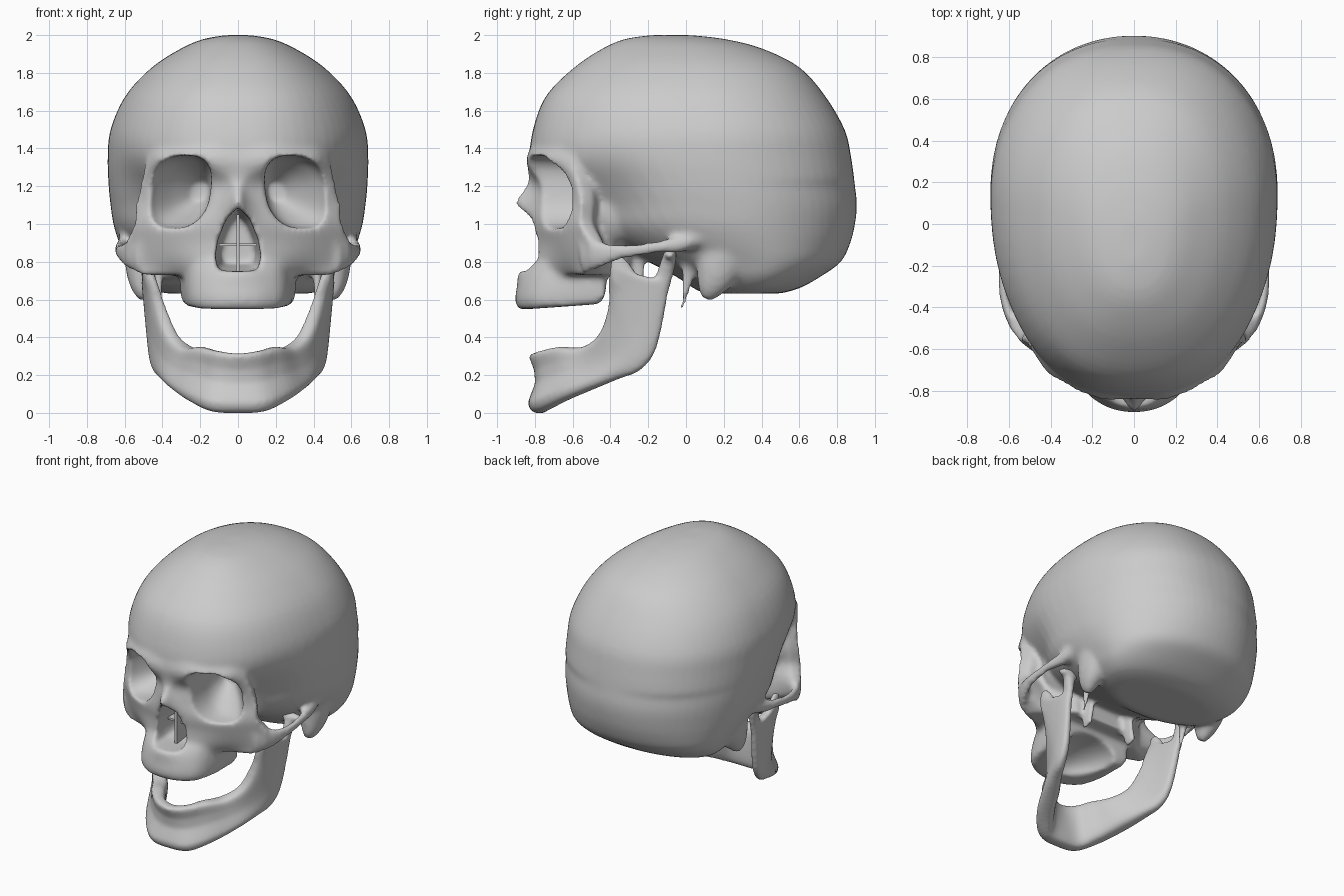
import bpy, bmesh
from math import sin, cos, pi, exp, radians, copysign
from mathutils import Vector, Matrix

if "Cube" in bpy.data.objects:
    bpy.data.objects.remove(bpy.data.objects["Cube"])


def refine(rows, n=4):
    """Catmull-Rom interpolation between rows of numbers."""
    out = []
    for i in range(len(rows) - 1):
        quad = (rows[max(i - 1, 0)], rows[i], rows[i + 1], rows[min(i + 2, len(rows) - 1)])
        for k in range(n):
            t = k / n
            out.append(tuple(.5 * (2*b + (c - a)*t + (2*a - 5*b + 4*c - d)*t*t + (3*b - a - 3*c + d)*t**3)
                             for a, b, c, d in zip(*quad)))
    out.append(tuple(rows[-1]))
    return out


def power(f, e):
    return copysign(abs(f) ** e, f)


def loft(bm, rings):
    vs = [[bm.verts.new(p) for p in r] for r in rings]
    for a, b in zip(vs, vs[1:]):
        for i in range(len(a)):
            bm.faces.new((a[i - 1], a[i], b[i], b[i - 1]))
    bm.faces.new(vs[0])
    bm.faces.new(vs[-1])


def ellipsoid(bm, c, r):
    bmesh.ops.create_uvsphere(bm, u_segments=32, v_segments=16, radius=1,
                              matrix=Matrix.Translation(c) @ Matrix.Diagonal((*r, 1)))


def tube(bm, path, s):
    """Path rows are x, y, z, sideways radius, other radius; s mirrors x."""
    rows = refine([(s * p[0], *p[1:]) for p in path])
    rings = []
    for i, p in enumerate(rows):
        t = (Vector(rows[min(i + 1, len(rows) - 1)][:3]) - Vector(rows[max(i - 1, 0)][:3])).normalized()
        u = Vector((1, 0, 0))
        u = (u - t * u.dot(t)).normalized()
        v = t.cross(u)
        rings.append([Vector(p[:3]) + u * p[3] * cos(k * pi / 8) + v * p[4] * sin(k * pi / 8)
                      for k in range(16)])
    loft(bm, rings)


def front_loft(bm, rows, back, tilt=0):
    """Rows are z, midline y, then three x, y points outward; back() closes the half."""
    rings = []
    for z, y0, x1, y1, x2, y2, x3, y3 in refine(rows):
        half = [(x1, y1), (x2, y2), (x3, y3)]
        front = refine([(-x, y) for x, y in reversed(half)] + [(0, y0)] + half)
        rear = back(x2, y2, x3, y3)
        ring = front + rear + [(-x, y) for x, y in reversed(rear)]
        rings.append([(x, y, z + tilt * (y + .9)) for x, y in ring])
    loft(bm, rings)


def make(name, bm):
    bmesh.ops.recalc_face_normals(bm, faces=bm.faces)
    me = bpy.data.meshes.new(name)
    bm.to_mesh(me)
    bm.free()
    ob = bpy.data.objects.new(name, me)
    bpy.context.collection.objects.link(ob)
    return ob


def fuse(ob, voxel, cutter=None, smooth=9):
    """Melt overlapping pieces together, carve the openings, soften."""
    def remesh():
        m = ob.modifiers.new("remesh", 'REMESH')
        m.mode = 'VOXEL'
        m.voxel_size = voxel
    remesh()
    if cutter:
        cutter.hide_render = True
        b = ob.modifiers.new("carve", 'BOOLEAN')
        b.operation = 'DIFFERENCE'
        b.object = cutter
        remesh()
    m = ob.modifiers.new("soften", 'SMOOTH')
    m.factor = .5
    m.iterations = smooth
    bpy.context.view_layer.update()
    me = bpy.data.meshes.new_from_object(ob.evaluated_get(bpy.context.evaluated_depsgraph_get()))
    ob.modifiers.clear()
    ob.data = me
    me.shade_smooth()
    if cutter:
        bpy.data.objects.remove(cutter)


# Braincase: horizontal rings of z, front y, back y, half width
skull = bmesh.new()
case = [(2.0, -.18, .02, .06), (1.98, -.32, .20, .18), (1.93, -.44, .40, .30), (1.83, -.59, .60, .455),
        (1.68, -.74, .735, .595), (1.5, -.81, .84, .675), (1.35, -.82, .875, .69), (1.2, -.73, .895, .685),
        (1.1, -.66, .905, .675), (1.0, -.59, .895, .66), (.9, -.42, .87, .63), (.8, -.2, .82, .59),
        (.72, -.05, .71, .55), (.66, .04, .60, .48), (.632, .10, .50, .38)]
rings = []
for z, yf, yb, w in refine(case):
    c = yf + .57 * (yb - yf)
    ring = []
    for k in range(64):
        a = k * pi / 32
        rear = sin(a) > 0
        y = c + power(sin(a), 1 if rear else .92) * (yb - c if rear else c - yf)
        pinch = 1 - .15 * exp(-((y + .45) / .2) ** 2 - ((z - 1.06) / .22) ** 2)
        square = .86 if not rear else .88 if z > 1.2 else .96
        ring.append((w * power(cos(a), square) * pinch, y, z))
    rings.append(ring)
loft(skull, rings)

# Brow, nose bridge and cheekbones
front_loft(skull, [(1.46, -.80, .2, -.765, .38, -.64, .44, -.55),
                   (1.40, -.825, .2, -.81, .4, -.69, .465, -.59),
                   (1.33, -.84, .2, -.835, .4, -.73, .49, -.60),
                   (1.22, -.835, .09, -.79, .38, -.67, .52, -.575),
                   (1.11, -.905, .09, -.80, .36, -.67, .54, -.555),
                   (1.0, -.83, .14, -.79, .37, -.69, .555, -.56),
                   (.9, -.81, .16, -.77, .39, -.66, .60, -.505),
                   (.8, -.80, .17, -.77, .37, -.64, .585, -.51),
                   (.73, -.80, .19, -.75, .33, -.62, .5, -.56)],
           lambda x2, y2, x3, y3: [(x3 - .04, y3 + .07), (x2 + .02, y2 + .22), (.25, -.3)])

# Upper jaw block
front_loft(skull, [(.545, -.88, .14, -.855, .25, -.74, .295, -.46),
                   (.59, -.905, .15, -.87, .26, -.75, .305, -.43),
                   (.67, -.895, .145, -.86, .26, -.74, .31, -.42),
                   (.755, -.88, .12, -.84, .25, -.72, .3, -.41),
                   (.83, -.78, .1, -.77, .24, -.68, .28, -.41)], lambda *a: [], .07)

# Cheek arches, mastoids, styloid spikes, plates behind the palate, socket backs
for s in (-1, 1):
    tube(skull, [(.51, -.55, .83, .03, .10), (.58, -.465, .838, .028, .075), (.62, -.36, .85, .024, .045),
                 (.63, -.26, .862, .022, .035), (.625, -.15, .878, .025, .035), (.6, -.03, .895, .04, .045),
                 (.56, .12, .95, .06, .05)], s)
    tube(skull, [(.43, .03, .84, .04, .06), (.42, .01, .72, .025, .035), (.42, -.02, .55, .012, .012)], s)
    tube(skull, [(.16, -.3, .95, .03, .1), (.17, -.28, .78, .022, .07), (.19, -.26, .63, .018, .05)], s)
    tube(skull, [(.51, .22, .92, .1, .16), (.51, .17, .76, .085, .12), (.505, .13, .66, .06, .075),
                 (.5, .11, .6, .025, .03)], s)
    ellipsoid(skull, (s * .31, -.38, 1.08), (.14, .13, .2))

# Openings: eye sockets, nose and palate hollow
cut = bmesh.new()
for s in (-1, 1):
    loft(cut, [[(s * (cx + rx * power(cos(a), .78) - .2 * rz * sin(a)), y, cz + rz * power(sin(a), .78))
                for a in [k * pi / 20 for k in range(40)]]
               for y, cx, cz, rx, rz in refine([(-1.0, .32, 1.17, .17, .192), (-.66, .31, 1.168, .165, .19),
                                                (-.52, .265, 1.17, .125, .14), (-.38, .2, 1.17, .045, .05)])])
pear = [(0, 1.09), (.06, 1.03), (.105, .92), (.12, .83), (.105, .755), (.03, .75)]
pear += [(-x, z) for x, z in reversed(pear[1:])]
loft(cut, [[(x * f, y, .9 + (z - .9) * f) for x, z in pear] for y, f in ((-1.0, 1), (-.7, 1), (-.48, .75))])
ellipsoid(cut, (0, -.45, .56), (.21, .32, .13))
fuse(make("skull", skull), .015, make("cutter", cut))

# Thin wall and shelves inside the nose
inner = bmesh.new()
for size, pos in (((.018, .26, .3), (0, -.6, .9)), ((.2, .2, .014), (0, -.58, .89))):
    bmesh.ops.create_cube(inner, size=1, matrix=Matrix.Translation(pos) @ Matrix.Diagonal((*size, 1)))
make("nasal_septum", inner)

# Lower jaw: stations of lower edge xyz, upper edge xyz, facing angle, thickness
jaw = bmesh.new()
half = [(.16, -.82, .008, .13, -.82, .33, 15, .13), (.29, -.69, .06, .24, -.71, .35, 50, .13),
        (.385, -.52, .125, .32, -.57, .35, 65, .13), (.44, -.37, .18, .4, -.47, .42, 75, .11),
        (.475, -.24, .23, .45, -.415, .56, 85, .09), (.49, -.15, .36, .48, -.41, .68, 90, .075),
        (.515, -.085, .69, .51, -.405, .77, 90, .065)]
flip = [(-r[0], r[1], r[2], -r[3], r[4], r[5], -r[6], r[7]) for r in reversed(half)]
rings = []
for r in refine(flip + [(0, -.84, -.002, 0, -.86, .315, 0, .13)] + half):
    low, top, ang, th = Vector(r[:3]), Vector(r[3:6]), radians(r[6]), r[7]
    n = Vector((sin(ang), -cos(ang), 0))
    ring = []
    for k in range(24):
        u, w = (power(f, .6) for f in (cos(k * pi / 12), sin(k * pi / 12)))
        # groove above the chin
        dip = .055 * max(cos(ang), 0) * max(1 - 1.6 * (u - .2) ** 2, 0) * max(w, 0)
        ring.append((low + top) / 2 + (top - low) / 2 * u + n * (th / 2 * (w - 1) - dip))
    rings.append(ring)
loft(jaw, rings)
# Hinge and muscle prongs
for s in (-1, 1):
    tube(jaw, [(.465, -.16, .58, .022, .05), (.483, -.11, .74, .03, .045), (.495, -.085, .83, .05, .037)], s)
    ellipsoid(jaw, (s * .5, -.085, .835), (.085, .037, .03))
    tube(jaw, [(.46, -.30, .62, .022, .07), (.478, -.335, .73, .026, .07), (.48, -.37, .83, .02, .028)], s)
fuse(make("lower_jaw", jaw), .012)
